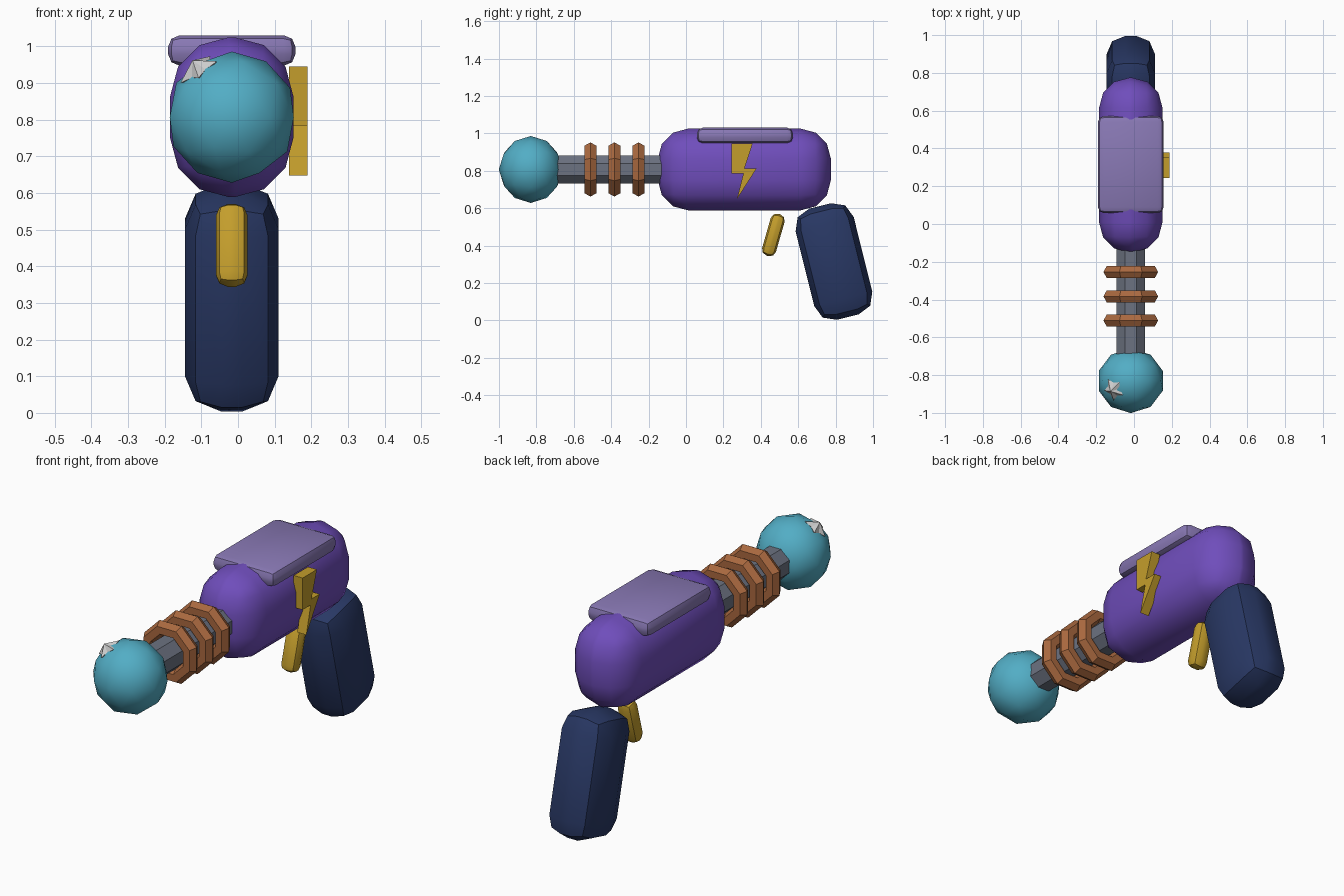
import bpy, bmesh
from math import radians, pi, cos, sin
from mathutils import Matrix, Vector

if "Cube" in bpy.data.objects:
    bpy.data.objects.remove(bpy.data.objects["Cube"])

CX, CZ = -0.017, 0.807   # centre line of the barrel and body


def material(name, rgb):
    m = bpy.data.materials.new(name)
    m.diffuse_color = (*rgb, 1)
    m.use_nodes = True
    m.node_tree.nodes["Principled BSDF"].inputs["Base Color"].default_value = m.diffuse_color
    return m


purple = material("purple", (0.16, 0.075, 0.5))
lilac = material("lilac", (0.25, 0.19, 0.46))
navy = material("navy", (0.022, 0.04, 0.13))
gold = material("gold", (0.55, 0.34, 0.025))
copper = material("copper", (0.4, 0.14, 0.05))
teal = material("teal", (0.085, 0.42, 0.56))
steel = material("steel", (0.15, 0.17, 0.22))


def finish(name, bm, mat=None, smooth=None):
    bmesh.ops.recalc_face_normals(bm, faces=bm.faces)
    me = bpy.data.meshes.new(name)
    bm.to_mesh(me)
    bm.free()
    ob = bpy.data.objects.new(name, me)
    bpy.context.collection.objects.link(ob)
    if mat:
        me.materials.append(mat)
    if smooth:
        bpy.ops.object.select_all(action='DESELECT')
        ob.select_set(True)
        bpy.context.view_layer.objects.active = ob
        bpy.ops.object.shade_smooth_by_angle(angle=radians(smooth))
    return ob


def rounded_box(name, loc, size, bevel, segments, mat, tilt=0, smooth=40):
    bm = bmesh.new()
    bmesh.ops.create_cube(bm, size=1, matrix=Matrix.Diagonal((*size, 1)))
    bmesh.ops.bevel(bm, geom=bm.edges[:], offset=bevel, segments=segments,
                    profile=0.5, affect='EDGES')
    bm.transform(Matrix.Translation(loc) @ Matrix.Rotation(radians(tilt), 4, 'X'))
    return finish(name, bm, mat, smooth)


# Body, top plate, grip and trigger
rounded_box("body", (CX, 0.312, CZ), (0.336, 0.925, 0.436), 0.16, 3, purple)
rounded_box("top_plate", (CX, 0.315, 0.989), (0.348, 0.515, 0.083), 0.032, 2, lilac)
rounded_box("grip", (CX, 0.791, 0.315), (0.256, 0.32, 0.612), 0.1, 2, navy, 14)
rounded_box("trigger", (CX, 0.467, 0.457), (0.087, 0.077, 0.232), 0.033, 2, gold, -16)

# Octagonal barrel
bm = bmesh.new()
r = 0.076 / cos(pi / 8)
bmesh.ops.create_cone(bm, cap_ends=True, segments=8, radius1=r, radius2=r, depth=0.58,
                      matrix=Matrix.Translation((CX, -0.41, CZ))
                      @ Matrix.Rotation(pi / 2, 4, 'X') @ Matrix.Rotation(pi / 8, 4, 'Z'))
finish("barrel", bm, steel)


# Coil rings: eight sides around, six-sided section
def ring(name, y, major=0.113, minor=0.037, n=8, k=6):
    bm = bmesh.new()
    loops = []
    for i in range(n):
        a = 2 * pi * (i + 0.5) / n
        loop = []
        for j in range(k):
            b = 2 * pi * j / k
            d = (major + minor * cos(b)) / cos(pi / n) * 0.965
            loop.append(bm.verts.new((CX + d * cos(a), y + minor * sin(b), CZ + d * sin(a))))
        loops.append(loop)
    for i in range(n):
        p, q = loops[i], loops[(i + 1) % n]
        for j in range(k):
            bm.faces.new((p[j], q[j], q[(j + 1) % k], p[(j + 1) % k]))
    finish(name, bm, copper)


for i, y in enumerate((-0.511, -0.383, -0.254)):
    ring(f"coil_ring_{i + 1}", y)

# Muzzle ball
bm = bmesh.new()
bmesh.ops.create_icosphere(bm, subdivisions=2, radius=1,
                           matrix=Matrix.Translation((CX, -0.83, CZ))
                           @ Matrix.Diagonal((0.178, 0.171, 0.179, 1)))
finish("muzzle_ball", bm, teal, 40)

# Small star-shaped spark on the ball
bm = bmesh.new()
rim = [bm.verts.new(((0.062 if i % 2 else 0.038) * cos(i * pi / 5),
                     (0.062 if i % 2 else 0.038) * sin(i * pi / 5), 0)) for i in range(10)]
tips = [bm.verts.new((0, 0, z)) for z in (0.032, -0.032)]
for tip in tips:
    for i in range(10):
        bm.faces.new((rim[i], rim[(i + 1) % 10], tip))
aim = Vector((-0.54, -0.3, 0.79)).to_track_quat('Z', 'Y').to_matrix().to_4x4()
bm.transform(Matrix.Translation((-0.107, -0.876, 0.937)) @ aim)
finish("spark", bm)

# Lightning bolt on the right side
outline = [(0.243, 0.945), (0.356, 0.945), (0.313, 0.813), (0.378, 0.813),
           (0.272, 0.648), (0.307, 0.785), (0.243, 0.785)]
bm = bmesh.new()
face = bm.faces.new([bm.verts.new((0.139, y, z)) for y, z in outline])
ext = bmesh.ops.extrude_face_region(bm, geom=[face], use_keep_orig=True)
bmesh.ops.translate(bm, vec=(0.05, 0, 0),
                    verts=[v for v in ext["geom"] if isinstance(v, bmesh.types.BMVert)])
finish("lightning_bolt", bm, gold)
